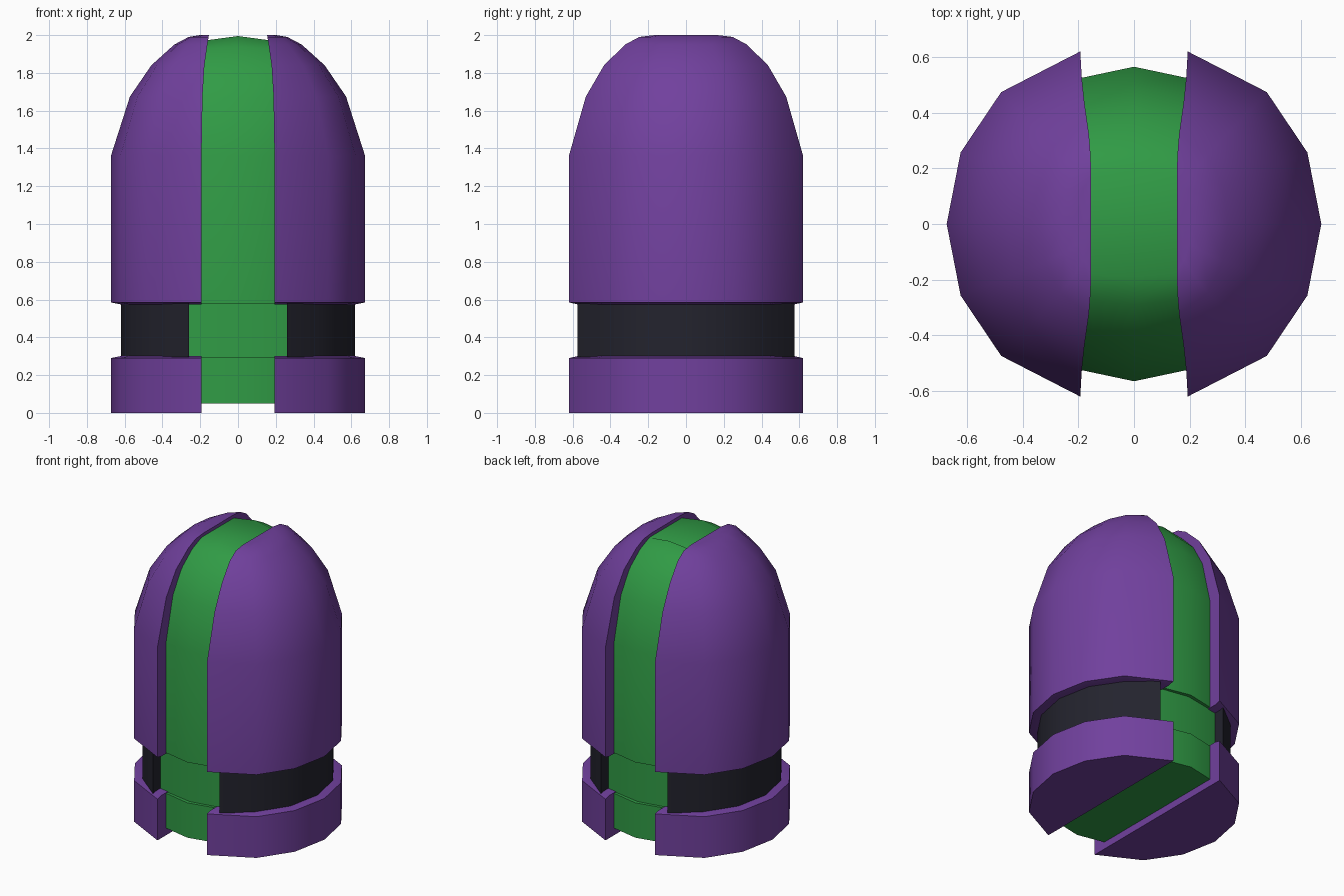
import bpy, bmesh, math

if "Cube" in bpy.data.objects:
    bpy.data.objects.remove(bpy.data.objects["Cube"])


def material(name, rgb):
    m = bpy.data.materials.new(name)
    m.diffuse_color = (*rgb, 1)
    m.use_nodes = True
    m.node_tree.nodes["Principled BSDF"].inputs["Base Color"].default_value = m.diffuse_color
    return m


PURPLE = material("purple", (0.165, 0.052, 0.34))
GREEN = material("green", (0.03, 0.33, 0.06))
BLACK = material("near_black", (0.017, 0.017, 0.027))


def loft(name, rings, mat, mirror=False):
    """Skin a stack of closed rings, cap both ends, optionally mirror in x."""
    bm = bmesh.new()
    loops = [[bm.verts.new(p) for p in ring] for ring in rings]
    n = len(loops[0])
    for a, b in zip(loops, loops[1:]):
        for i in range(n):
            j = (i + 1) % n
            bm.faces.new((a[i], a[j], b[j], b[i]))
    bm.faces.new(loops[0][::-1])
    bm.faces.new(loops[-1])
    bmesh.ops.recalc_face_normals(bm, faces=bm.faces)
    mesh = bpy.data.meshes.new(name)
    bm.to_mesh(mesh)
    bm.free()
    mesh.materials.append(mat)
    ob = bpy.data.objects.new(name, mesh)
    bpy.context.collection.objects.link(ob)
    bpy.ops.object.select_all(action='DESELECT')
    ob.select_set(True)
    bpy.context.view_layer.objects.active = ob
    bpy.ops.object.shade_smooth_by_angle(angle=math.radians(35))
    if mirror:
        mod = ob.modifiers.new("mirror", 'MIRROR')
        mod.use_mirror_merge = False
    return ob


# Right half of the faceted outline, from front seam round to back seam
HALF = [(0.19, -0.62), (0.474, -0.474), (0.62, -0.257), (0.67, 0),
        (0.62, 0.257), (0.474, 0.474), (0.19, 0.62)]


def shell_ring(z, kx, ky, seam):
    return [(seam + (x - 0.19) * kx, y * ky, z) for x, y in HALF]


# Outer shells: domed upper pair and low base pair
upper = [(0.575, 0.9, 0.93, 0.193), (0.585, 1, 1, 0.193), (1.36, 1, 1, 0.193),
         (1.675, 0.80, 0.855, 0.188), (1.84, 0.585, 0.70, 0.178),
         (1.95, 0.365, 0.52, 0.162), (1.99, 0.22, 0.40, 0.156),
         (2.0, 0.10, 0.27, 0.154)]
loft("upper_shell", [shell_ring(*r) for r in upper], PURPLE, True)
base = [(0, 1, 1, 0.193), (0.29, 1, 1, 0.193), (0.30, 0.9, 0.93, 0.193)]
loft("base_shell", [shell_ring(*r) for r in base], PURPLE, True)

# Dark recessed band, one piece on each side
BAND = [(0.26, -0.575), (0.438, -0.438), (0.573, -0.237), (0.62, 0),
        (0.573, 0.237), (0.438, 0.438), (0.26, 0.575)]
loft("dark_band", [[(x, y, z) for x, y in BAND] for z in (0.295, 0.58)],
     BLACK, True)


def core_ring(z, y, w, edge=0.925, ridge=0.0):
    e = y * edge
    return [(-w, -e, z), (0, -y, z + ridge), (w, -e, z),
            (w, e, z), (0, y, z + ridge), (-w, e, z)]


# Green core strip: foot, recessed panel at the band, and tall domed part
loft("lower_strip", [core_ring(z, 0.565, 0.2) for z in (0.05, 0.295)], GREEN)
loft("band_panel", [core_ring(z, 0.54, 0.27, 0.91) for z in (0.29, 0.585)], GREEN)
dome = [(0.58, 0.565, 0.2), (1.36, 0.565, 0.2), (1.665, 0.49, 0.197, 0.925, 0.005),
        (1.82, 0.40, 0.187, 0.93, 0.01), (1.925, 0.29, 0.172, 0.94, 0.015),
        (1.973, 0.19, 0.163, 0.95, 0.022)]
loft("upper_strip", [core_ring(*r) for r in dome], GREEN)
